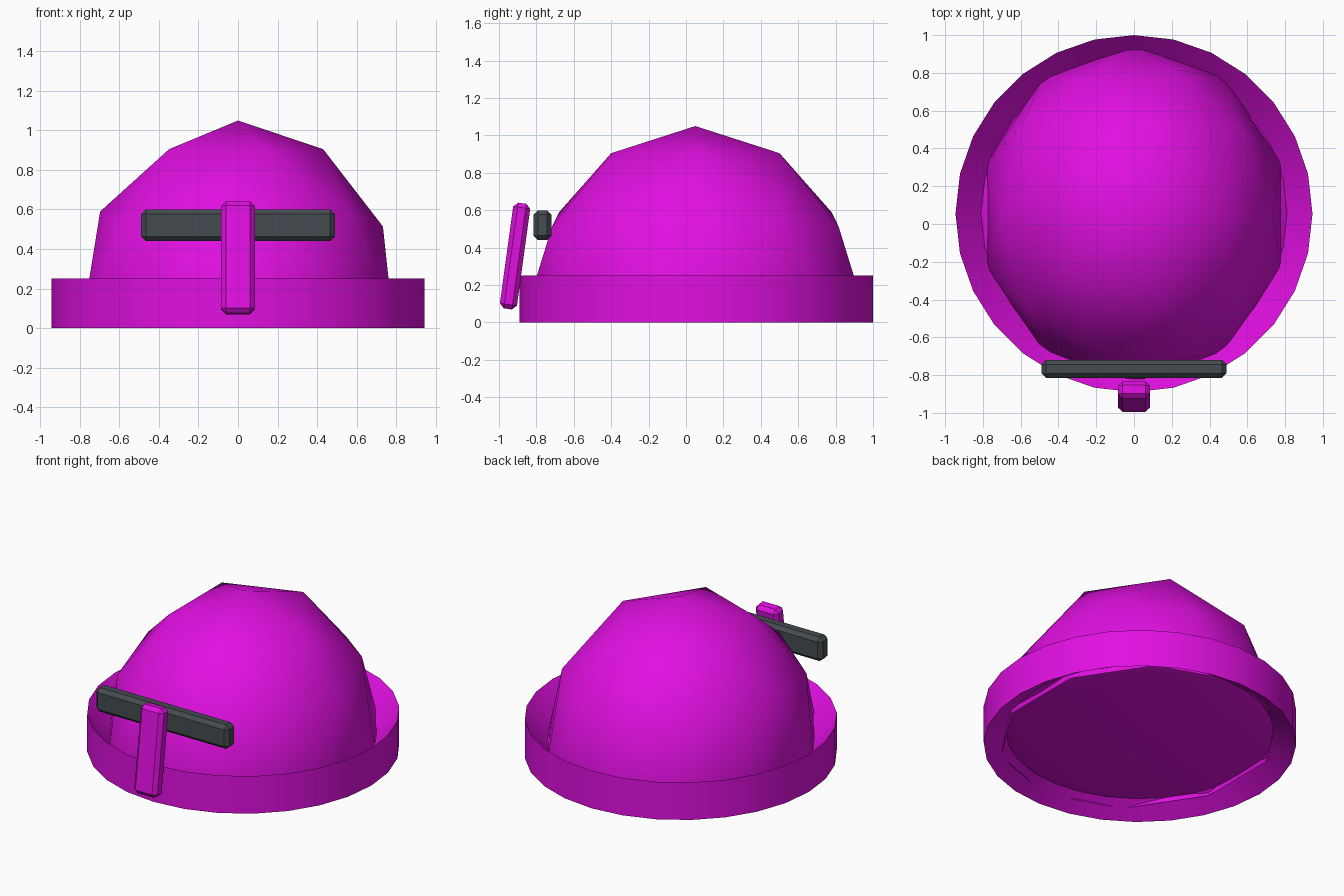
import bpy, bmesh, math
from mathutils import Matrix

cube = bpy.data.objects.get("Cube")
if cube:
    bpy.data.objects.remove(cube, do_unlink=True)


def material(name, colour):
    mat = bpy.data.materials.new(name)
    mat.use_nodes = True
    mat.diffuse_color = (*colour, 1)
    mat.node_tree.nodes["Principled BSDF"].inputs["Base Color"].default_value = (*colour, 1)
    return mat


magenta = material("magenta", (0.75, 0.005, 0.75))
charcoal = material("charcoal", (0.058, 0.07, 0.08))


def finish(name, bm, mat, location, angle):
    mesh = bpy.data.meshes.new(name)
    bmesh.ops.recalc_face_normals(bm, faces=bm.faces)
    bm.to_mesh(mesh)
    bm.free()
    mesh.materials.append(mat)
    obj = bpy.data.objects.new(name, mesh)
    obj.location = location
    bpy.context.collection.objects.link(obj)
    bpy.ops.object.select_all(action="DESELECT")
    obj.select_set(True)
    bpy.context.view_layer.objects.active = obj
    if angle:
        bpy.ops.object.shade_smooth_by_angle(angle=math.radians(angle))
    return obj


def chamfered_box(name, size, mat, location, tilt=0, width=0.024):
    bm = bmesh.new()
    bmesh.ops.create_cube(bm, size=1, matrix=Matrix.Diagonal((*size, 1)))
    bmesh.ops.bevel(bm, geom=bm.edges[:], offset=width, segments=1, affect="EDGES")
    obj = finish(name, bm, mat, location, 0)
    obj.rotation_euler.x = math.radians(tilt)
    return obj


# Coarse dome, cut flat just under its widest ring
bm = bmesh.new()
bmesh.ops.create_icosphere(bm, subdivisions=2, radius=1,
                           matrix=Matrix.Diagonal((0.82, 0.9, 0.97, 1)))
bmesh.ops.bisect_plane(bm, geom=bm.verts[:] + bm.edges[:] + bm.faces[:],
                       plane_co=(0, 0, -0.03), plane_no=(0, 0, -1), clear_outer=True)
finish("dome", bm, magenta, (0, 0.05, 0.08), 180)

# Rim: straight outer wall, sloping hollow above and recessed floor below
SIDES = 28
profile = [(0.76, 0.07), (0.81, 0.085), (0.945, 0), (0.945, 0.25),
           (0.81, 0.1), (0.74, 0.15)]
bm = bmesh.new()
rings = []
for radius, z in profile:
    rings.append([bm.verts.new((radius * math.cos(2 * math.pi * i / SIDES),
                                radius * math.sin(2 * math.pi * i / SIDES), z))
                  for i in range(SIDES)])
for low, high in zip(rings, rings[1:]):
    for i in range(SIDES):
        j = (i + 1) % SIDES
        bm.faces.new((low[i], low[j], high[j], high[i]))
bm.faces.new(rings[0])
bm.faces.new(rings[-1])
finish("rim", bm, magenta, (0, 0.055, 0), 30)

# Dark visor bar and the tilted nose guard in front of it
chamfered_box("visor_bar", (0.98, 0.095, 0.16), charcoal, (0, -0.767, 0.52))
chamfered_box("nose_guard", (0.17, 0.092, 0.57), magenta, (0, -0.914, 0.355), tilt=-7.8)
